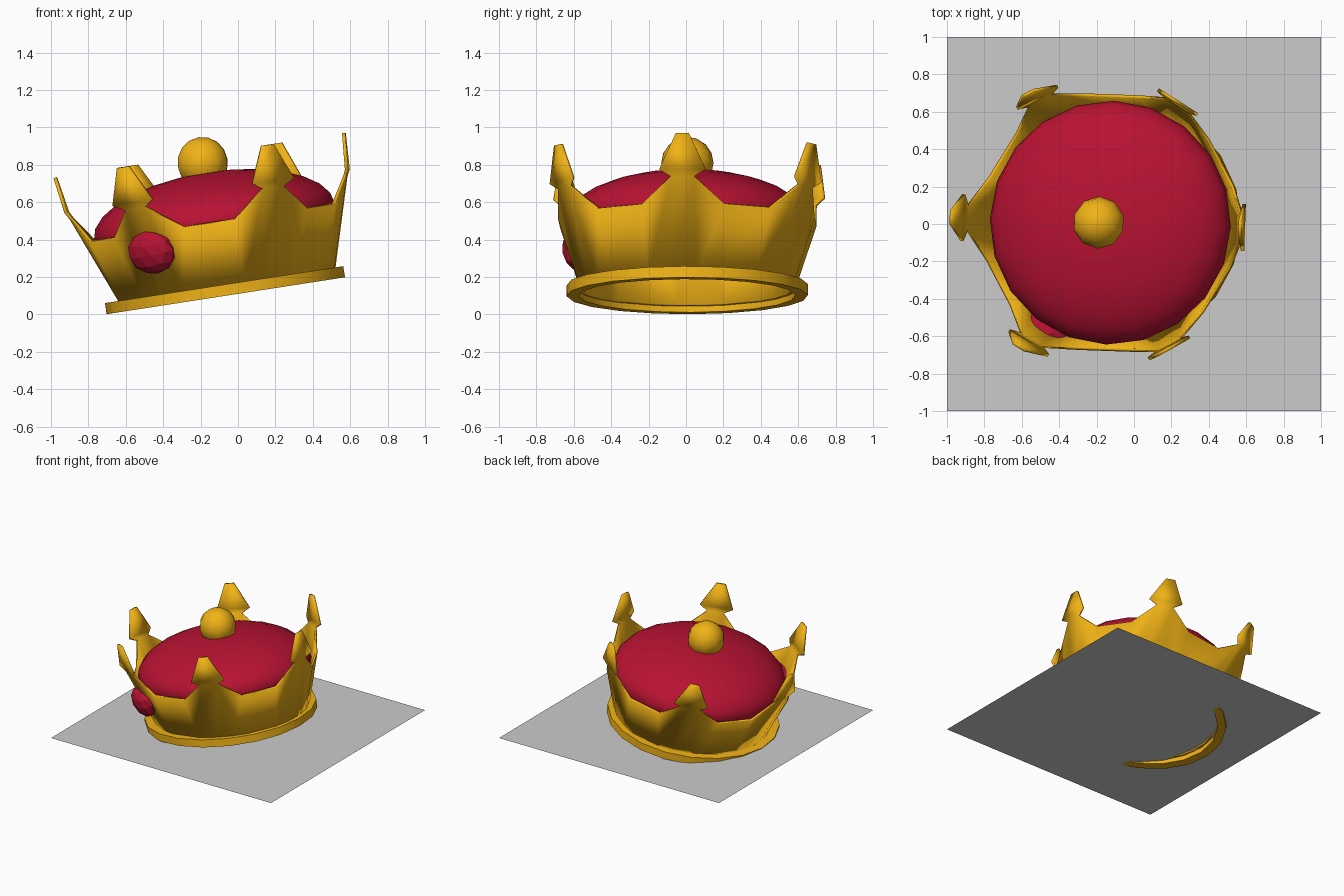
import bpy, bmesh
from math import radians, sin, cos
from mathutils import Matrix, Vector

if "Cube" in bpy.data.objects:
    bpy.data.objects.remove(bpy.data.objects["Cube"])


def material(name, rgb):
    m = bpy.data.materials.new(name)
    m.diffuse_color = (*rgb, 1)
    m.use_nodes = True
    m.node_tree.nodes["Principled BSDF"].inputs["Base Color"].default_value = m.diffuse_color
    return m


gold = material("gold", (0.88, 0.45, 0.008))
red = material("red", (0.48, 0.006, 0.032))

# Crown frame: leaning back towards -x, turned slightly about its own axis
TILT = (Matrix.Translation((-0.065, 0.007, 0.1)) @ Matrix.Rotation(radians(-8.8), 4, 'Y')
        @ Matrix.Rotation(radians(-2), 4, 'Z'))


def finish(name, bm, mat, local=Matrix.Identity(4), smooth=None):
    bmesh.ops.recalc_face_normals(bm, faces=bm.faces)
    me = bpy.data.meshes.new(name)
    bm.to_mesh(me)
    bm.free()
    ob = bpy.data.objects.new(name, me)
    bpy.context.collection.objects.link(ob)
    ob.matrix_world = TILT @ local
    me.materials.append(mat)
    if smooth:
        bpy.ops.object.select_all(action='DESELECT')
        bpy.context.view_layer.objects.active = ob
        ob.select_set(True)
        bpy.ops.object.shade_smooth_by_angle(angle=radians(smooth))
    return ob


def ball(name, mat, segs, rings, loc, size):
    bm = bmesh.new()
    bmesh.ops.create_uvsphere(bm, u_segments=segs, v_segments=rings, radius=1)
    return finish(name, bm, mat, Matrix.Translation(loc) @ Matrix.Diagonal((*size, 1)), 60)


# Base rim: square-section ring
bm = bmesh.new()
section = [(0.58, 0), (0.645, 0), (0.645, 0.06), (0.58, 0.06)]
N = 20
rings = [[bm.verts.new((r * cos(radians(360 / N * i)), r * sin(radians(360 / N * i)), z))
          for r, z in section] for i in range(N)]
for i in range(N):
    a, b = rings[i], rings[(i + 1) % N]
    for j in range(4):
        k = (j + 1) % 4
        bm.faces.new((a[j], b[j], b[k], a[k]))
finish("base_rim", bm, gold, smooth=35)

# Flared band with six spade-shaped points
bm = bmesh.new()


def band_vert(k, r, t, z):
    p = Matrix.Rotation(radians(60 * k), 3, 'Z') @ Vector((r, t, z))
    p.x += 0.018 - 0.055 * z
    return bm.verts.new(p)


R0 = 0.58
sectors = []
for k in range(6):
    low = [band_vert(k, R0 * cos(radians(a)), R0 * sin(radians(a)), 0.03)
           for a in (-19, -7, 7, 19)]
    top = [band_vert(k, r, t, z) for r, t, z in
           ((0.664, -0.222, 0.395), (0.75, -0.063, 0.532),
            (0.75, 0.063, 0.532), (0.664, 0.222, 0.395))]
    barb = [band_vert(k, 0.768, t, 0.567) for t in (-0.125, 0.125)]
    tip = [band_vert(k, 0.79, t, 0.762) for t in (-0.035, 0.035)]
    for i in range(3):
        bm.faces.new((low[i], low[i + 1], top[i + 1], top[i]))
    bm.faces.new((top[1], top[2], barb[1], barb[0]))
    bm.faces.new((barb[0], barb[1], tip[1], tip[0]))
    sectors.append((low, top))
for k in range(6):
    (l0, t0), (l1, t1) = sectors[k], sectors[(k + 1) % 6]
    bm.faces.new((l0[3], l1[0], t1[0], t0[3]))
band = finish("crown_band", bm, gold, smooth=35)
mod = band.modifiers.new("thickness", 'SOLIDIFY')
mod.thickness = 0.018
mod.offset = -1

# Cushion dome and the knob on top
ball("cushion", red, 20, 14, (0, 0, 0.4), (0.652, 0.652, 0.268))
ball("top_knob", gold, 10, 8, (-0.014, 0, 0.72), (0.14, 0.14, 0.14))

# Faceted gem on the front-left of the band
bm = bmesh.new()
bmesh.ops.create_icosphere(bm, subdivisions=2, radius=1)
finish("front_gem", bm, red,
       Matrix.Rotation(radians(240), 4, 'Z') @ Matrix.Translation((0.675, 0, 0.29))
       @ Matrix.Rotation(radians(15), 4, 'Y') @ Matrix.Diagonal((0.075, 0.14, 0.12, 1)))

# Flat ground sheet crossing the low edge of the rim
bm = bmesh.new()
bmesh.ops.create_grid(bm, x_segments=1, y_segments=1, size=1)
me = bpy.data.meshes.new("flat_sheet")
bm.to_mesh(me)
bm.free()
sheet = bpy.data.objects.new("flat_sheet", me)
sheet.location.z = 0.056
bpy.context.collection.objects.link(sheet)
